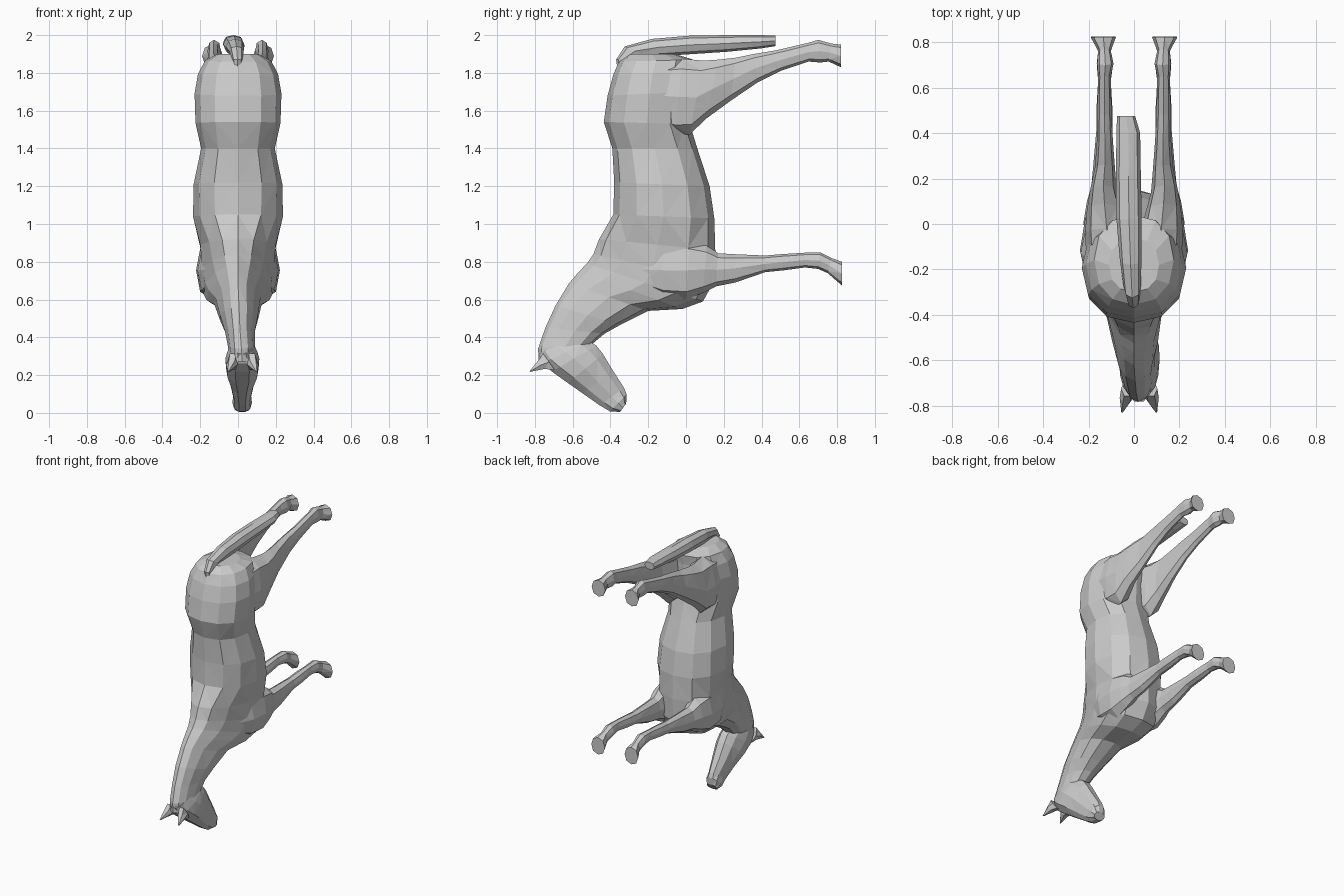
import bpy, bmesh, math
from mathutils import Vector


def loft(name, rings, sides=12, mirror=False, power=0.9):
    """Rings: (y1, z1, y2, z2, centre_x, half_width, taper); taper > 0 widens the second edge."""
    bm = bmesh.new()
    loops = []
    for y1, z1, y2, z2, cx, w, taper in rings:
        a, b = Vector((cx, y1, z1)), Vector((cx, y2, z2))
        mid, half = (a + b) / 2, (b - a) / 2
        loop = []
        for i in range(sides):
            t = 2 * math.pi * i / sides
            s, c = (math.copysign(abs(v) ** power, v) for v in (math.sin(t), math.cos(t)))
            p = mid + half * s
            p.x += w * c * (1 + taper * s)
            loop.append(bm.verts.new(p))
        loops.append(loop)
    for r0, r1 in zip(loops, loops[1:]):
        for i in range(sides):
            j = (i + 1) % sides
            bm.faces.new((r0[i], r0[j], r1[j], r1[i]))
    bm.faces.new(loops[0])
    bm.faces.new(loops[-1])
    bmesh.ops.recalc_face_normals(bm, faces=bm.faces)
    bmesh.ops.triangulate(bm, faces=bm.faces)
    me = bpy.data.meshes.new(name)
    bm.to_mesh(me)
    bm.free()
    ob = bpy.data.objects.new(name, me)
    bpy.context.collection.objects.link(ob)
    if mirror:
        ob.modifiers.new("other side", 'MIRROR')
    return ob


# Rump, barrel, chest and neck (first edge = back, second = belly)
loft("body_and_neck", [
    (-.30, 1.90, -.06, 1.90, 0, .11, 0),
    (-.355, 1.86, .04, 1.87, 0, .175, 0),
    (-.385, 1.79, .03, 1.80, 0, .212, 0),
    (-.415, 1.68, .03, 1.70, 0, .23, 0),
    (-.435, 1.54, .02, 1.53, 0, .225, 0),
    (-.39, 1.40, .06, 1.40, 0, .195, 0),
    (-.38, 1.22, .125, 1.20, 0, .235, 0),
    (-.385, 1.05, .15, 1.03, 0, .238, .05),
    (-.46, .92, .155, .86, 0, .20, .25),
    (-.49, .84, .15, .70, 0, .19, .35),
    (-.525, .79, .09, .59, 0, .175, .4),
    (-.565, .75, -.02, .55, 0, .155, .4),
    (-.62, .685, -.20, .54, 0, .12, .35),
    (-.69, .57, -.35, .465, .005, .10, .25),
    (-.745, .45, -.43, .42, .01, .08, .2),
    (-.783, .34, -.49, .37, .018, .072, .1),
    (-.78, .27, -.53, .32, .022, .065, 0),
])

# Head, slightly turned to one side
loft("head", [
    (-.785, .31, -.58, .41, .022, .06, 0),
    (-.765, .26, -.51, .385, .023, .08, -.1),
    (-.715, .215, -.47, .36, .023, .09, -.2),
    (-.63, .155, -.435, .315, .023, .086, -.15),
    (-.55, .10, -.385, .23, .022, .066, 0),
    (-.46, .038, -.325, .135, .022, .048, 0),
    (-.405, .006, -.312, .10, .022, .052, 0),
    (-.35, .004, -.316, .05, .022, .042, 0),
], sides=10)

# Ears
for side, label in ((-1, "left"), (1, "right")):
    x = .023 + side * .05
    loft(label + "_ear", [
        (-.76, .32, -.69, .22, x, .03, 0),
        (-.785, .28, -.745, .23, x + side * .006, .03, 0),
        (-.83, .22, -.825, .217, x + side * .025, .004, 0),
    ], sides=6)

# Hind legs from thigh to hoof
loft("hind_legs", [
    (-.28, 1.60, -.25, 1.80, .11, .06, 0),
    (-.16, 1.50, -.13, 1.86, .115, .095, 0),
    (-.06, 1.47, -.02, 1.875, .12, .095, 0),
    (.02, 1.475, .09, 1.865, .13, .078, 0),
    (.11, 1.56, .17, 1.87, .135, .06, 0),
    (.24, 1.655, .26, 1.88, .128, .044, 0),
    (.38, 1.75, .36, 1.90, .128, .035, 0),
    (.50, 1.81, .48, 1.92, .13, .031, 0),
    (.65, 1.86, .65, 1.96, .13, .028, 0),
    (.71, 1.855, .70, 1.975, .126, .036, 0),
    (.755, 1.86, .77, 1.955, .13, .028, 0),
    (.82, 1.83, .82, 1.95, .135, .055, 0),
], sides=8, mirror=True)

# Front legs from shoulder to hoof
loft("front_legs", [
    (-.26, .67, -.26, .85, .12, .04, 0),
    (-.12, .61, -.12, .90, .132, .082, 0),
    (0, .60, .02, .91, .142, .08, 0),
    (.09, .635, .11, .885, .142, .065, 0),
    (.16, .67, .17, .845, .138, .05, 0),
    (.26, .69, .26, .84, .135, .044, 0),
    (.42, .745, .42, .833, .13, .035, 0),
    (.52, .755, .50, .84, .13, .035, 0),
    (.63, .77, .63, .848, .13, .028, 0),
    (.70, .762, .71, .85, .128, .036, 0),
    (.75, .74, .77, .82, .13, .028, 0),
    (.825, .675, .825, .80, .135, .055, 0),
], sides=8, mirror=True)

# Tail, folded over the rump
loft("tail", [
    (-.36, 1.80, -.30, 1.82, 0, .018, 0),
    (-.37, 1.87, -.28, 1.87, -.003, .028, 0),
    (-.325, 1.94, -.22, 1.89, -.008, .038, 0),
    (-.18, 1.98, -.12, 1.89, -.015, .048, 0),
    (.02, 1.997, .04, 1.90, -.022, .056, 0),
    (.22, 2.0, .22, 1.912, -.025, .055, 0),
    (.40, 2.0, .40, 1.93, -.025, .052, 0),
    (.475, 1.997, .475, 1.942, -.035, .04, 0),
], sides=8)
